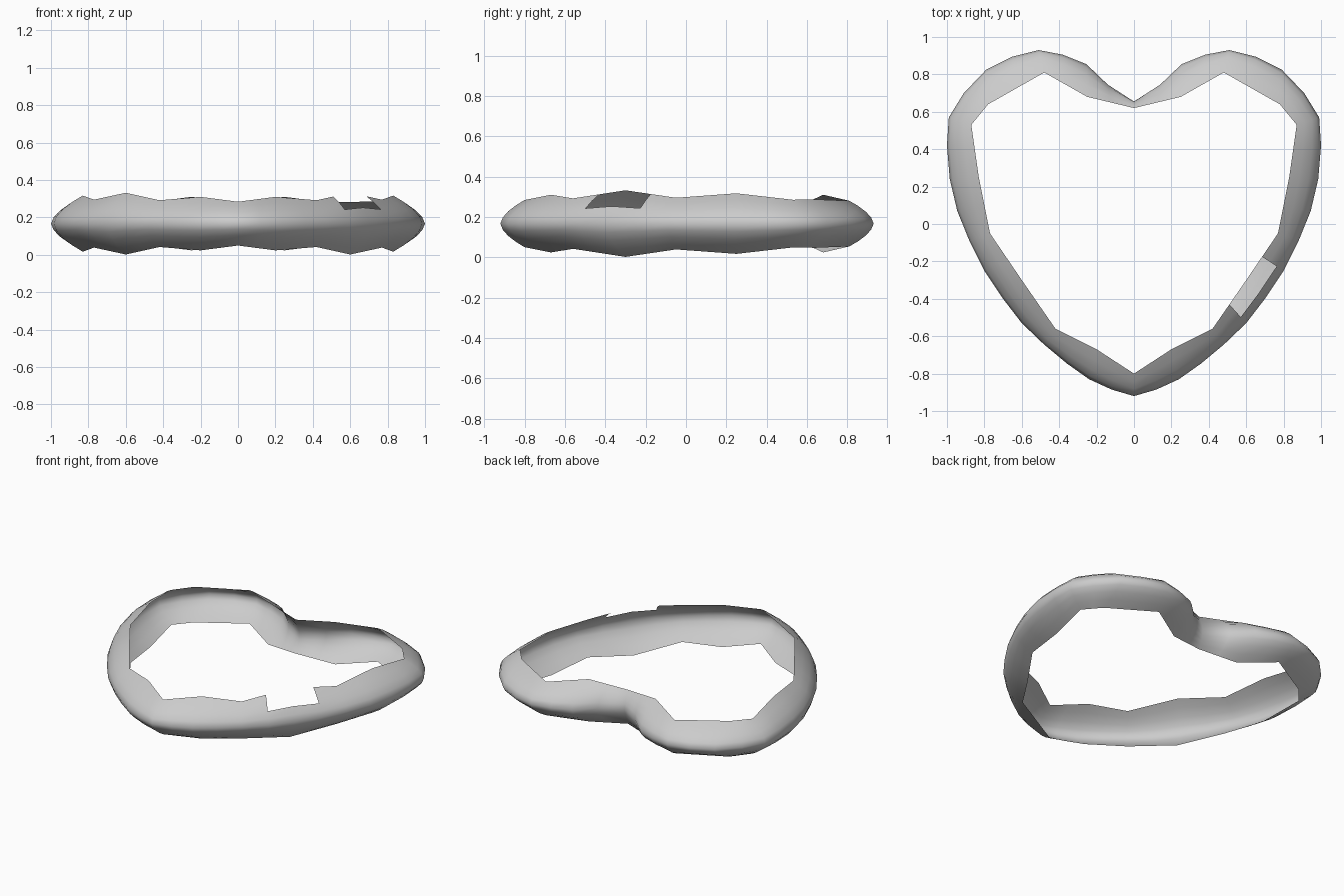
import bpy, bmesh

if "Cube" in bpy.data.objects:
    bpy.data.objects.remove(bpy.data.objects["Cube"])

MID = 0.167
# Outer heart outline, right half, from bottom tip to top cleft
outer = [(0, -.92), (.12, -.885), (.24, -.83), (.36, -.745), (.48, -.645), (.6, -.53),
         (.7, -.4), (.8, -.25), (.88, -.09), (.945, .07), (.985, .24), (1, .42),
         (.99, .57), (.91, .70), (.79, .825), (.65, .895), (.51, .93), (.38, .905),
         (.255, .855), (.14, .745), (0, .655)]
# Open inner rim at every second column: x, y, half height
rim = [(0, -.8, .117), (.2, -.67, .143), (.42, -.56, .125), (.6, -.3, .165),
       (.77, -.05, .128), (.83, .25, .15), (.87, .53, .118), (.78, .64, .12),
       (.48, .81, .113), (.25, .68, .143), (0, .62, .115)]
# Half cross-section: inward fraction, height fraction
section = [(0, 0), (.1, .26), (.32, .52), (.65, .78), (1, 1)]
profile = [(u, -v) for u, v in reversed(section[1:])] + section


def rim_at(i):
    a, b = rim[i // 2], rim[(i + 1) // 2]
    return [(p + q) / 2 for p, q in zip(a, b)]


bm = bmesh.new()


def column(i, side):
    ox, oy = outer[i]
    rx, ry, h = rim_at(i)
    return [bm.verts.new((side * (ox + (rx - ox) * u), oy + (ry - oy) * u, MID + h * v))
            for u, v in profile]


# Hollow C-section band around the whole heart
n = len(outer)
loop = [column(i, 1) for i in range(n)] + [column(i, -1) for i in range(n - 2, 0, -1)]
for i, a in enumerate(loop):
    b = loop[(i + 1) % len(loop)]
    for j in range(len(profile) - 1):
        # Missing upper patch on the front right
        if i in (5, 6) and j >= 6:
            continue
        bm.faces.new((a[j], b[j], b[j + 1], a[j + 1]))

mesh = bpy.data.meshes.new("heart_band")
bm.to_mesh(mesh)
bm.free()
mesh.polygons.foreach_set("use_smooth", [True] * len(mesh.polygons))
band = bpy.data.objects.new("heart_band", mesh)
bpy.context.collection.objects.link(band)
